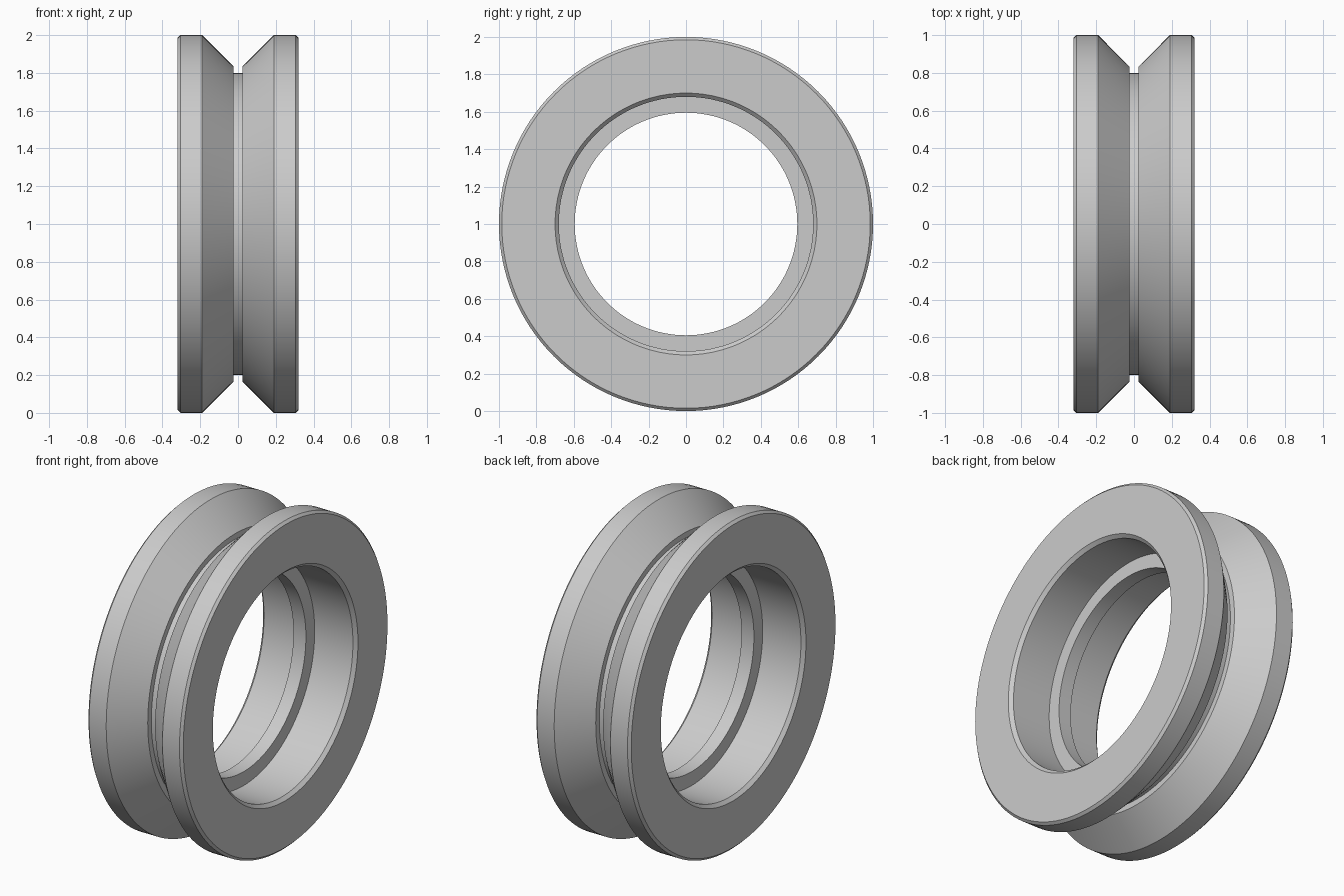
import bpy
import bmesh
import math

if "Cube" in bpy.data.objects:
    bpy.data.objects.remove(bpy.data.objects["Cube"], do_unlink=True)

SEGMENTS = 128

# Plain grey metal
metal = bpy.data.materials.new("grey_metal")
metal.use_nodes = True
grey = (0.6, 0.6, 0.6, 1.0)
metal.diffuse_color = grey
metal.node_tree.nodes["Principled BSDF"].inputs["Base Color"].default_value = grey

# Half cross-section as (x, radius): groove floor, V flank, rim, side face, bore, rib
half = [
    (0.025, 0.80), (0.025, 0.835), (0.19, 1.0),
    (0.305, 1.0), (0.32, 0.985),
    (0.32, 0.70), (0.30, 0.68),
    (0.042, 0.68), (0.042, 0.595),
]
profile = half + [(-x, r) for x, r in reversed(half)]

# Revolve the closed cross-section around the x axis
bm = bmesh.new()
rings = []
for i in range(SEGMENTS):
    a = math.tau * i / SEGMENTS
    rings.append([bm.verts.new((x, r * math.sin(a), 1 + r * math.cos(a)))
                  for x, r in profile])
n = len(profile)
for i, ring in enumerate(rings):
    following = rings[(i + 1) % SEGMENTS]
    for j in range(n):
        k = (j + 1) % n
        bm.faces.new((ring[j], ring[k], following[k], following[j]))
bmesh.ops.recalc_face_normals(bm, faces=bm.faces)

mesh = bpy.data.meshes.new("grooved_wheel")
bm.to_mesh(mesh)
bm.free()
mesh.materials.append(metal)
wheel = bpy.data.objects.new("grooved_wheel", mesh)
bpy.context.collection.objects.link(wheel)

# Smooth round surfaces with crisp machined edges
bpy.ops.object.select_all(action="DESELECT")
wheel.select_set(True)
bpy.context.view_layer.objects.active = wheel
bpy.ops.object.shade_smooth_by_angle(angle=math.radians(30))
